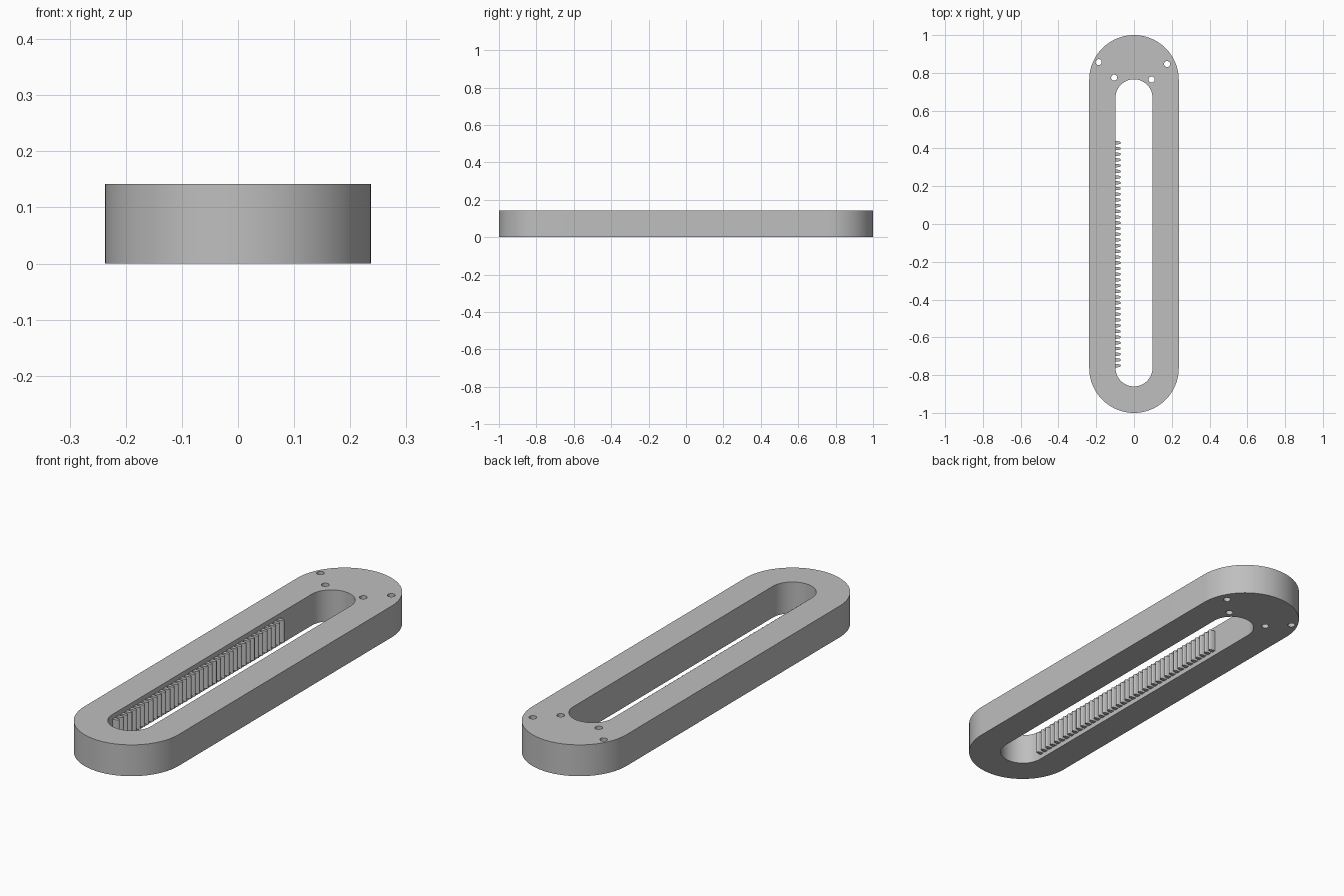
import bpy, bmesh, math

if "Cube" in bpy.data.objects:
    bpy.data.objects.remove(bpy.data.objects["Cube"], do_unlink=True)

HEIGHT = 0.142
SLOT_R = 0.098

grey = bpy.data.materials.new("plain grey")
grey.use_nodes = True
COLOUR = (0.52, 0.52, 0.52, 1)
grey.diffuse_color = COLOUR
grey.node_tree.nodes["Principled BSDF"].inputs["Base Color"].default_value = COLOUR


def arc(cx, cy, r, start, end, steps):
    """Points along an arc, angles in degrees."""
    angles = [math.radians(start + (end - start) * i / steps) for i in range(steps + 1)]
    return [(cx + r * math.cos(a), cy + r * math.sin(a)) for a in angles]


def stadium(r, low, high, steps=40):
    """Rounded slot outline reaching from y = low to y = high."""
    return arc(0, high - r, r, 0, 180, steps) + arc(0, low + r, r, 180, 360, steps)


def extrude_outlines(name, outlines, bottom, top):
    """Fill nested closed outlines and extrude them into one solid mesh."""
    curve = bpy.data.curves.new(name, "CURVE")
    curve.dimensions = "2D"
    curve.fill_mode = "BOTH"
    curve.extrude = (top - bottom) / 2
    for points in outlines:
        spline = curve.splines.new("POLY")
        spline.points.add(len(points) - 1)
        for p, (x, y) in zip(spline.points, points):
            p.co = (x, y, 0, 1)
        spline.use_cyclic_u = True
    helper = bpy.data.objects.new(name + " outline", curve)
    bpy.context.collection.objects.link(helper)
    depsgraph = bpy.context.evaluated_depsgraph_get()
    mesh = bpy.data.meshes.new_from_object(helper.evaluated_get(depsgraph))
    bpy.data.objects.remove(helper, do_unlink=True)

    bm = bmesh.new()
    bm.from_mesh(mesh)
    bmesh.ops.remove_doubles(bm, verts=bm.verts, dist=0.00002)
    bmesh.ops.translate(bm, verts=bm.verts, vec=(0, 0, (top + bottom) / 2))
    bmesh.ops.recalc_face_normals(bm, faces=bm.faces)
    bm.to_mesh(mesh)
    bm.free()
    mesh.materials.clear()
    mesh.materials.append(grey)
    obj = bpy.data.objects.new(name, mesh)
    bpy.context.collection.objects.link(obj)
    bpy.ops.object.select_all(action="DESELECT")
    obj.select_set(True)
    bpy.context.view_layer.objects.active = obj
    bpy.ops.object.shade_smooth_by_angle(angle=math.radians(30))
    return obj


# Body: rounded bar with a long slot and four through holes at the back end
hole_centres = [(-0.187, 0.857), (-0.105, 0.775), (0.093, 0.765), (0.175, 0.847)]
holes = [arc(x, y, 0.016, 0, 345, 23) for x, y in hole_centres]
extrude_outlines("slotted_body",
                 [stadium(0.237, -1, 1), stadium(SLOT_R, -0.86, 0.766)] + holes,
                 0, HEIGHT)

# Gear rack: a row of round-tipped teeth on the slot's right wall
TEETH = 40
FIRST, LAST = -0.75, 0.43
teeth = []
for i in range(TEETH):
    y = FIRST + (LAST - FIRST) * i / (TEETH - 1)
    tip = arc(-0.0765, y, 0.0065, -75, 75, 6)
    teeth.append([(-SLOT_R - 0.001, y - 0.0095), (-0.086, y - 0.0085)] + tip
                 + [(-0.086, y + 0.0085), (-SLOT_R - 0.001, y + 0.0095)])
extrude_outlines("rack_teeth", teeth, 0.021, 0.121)
